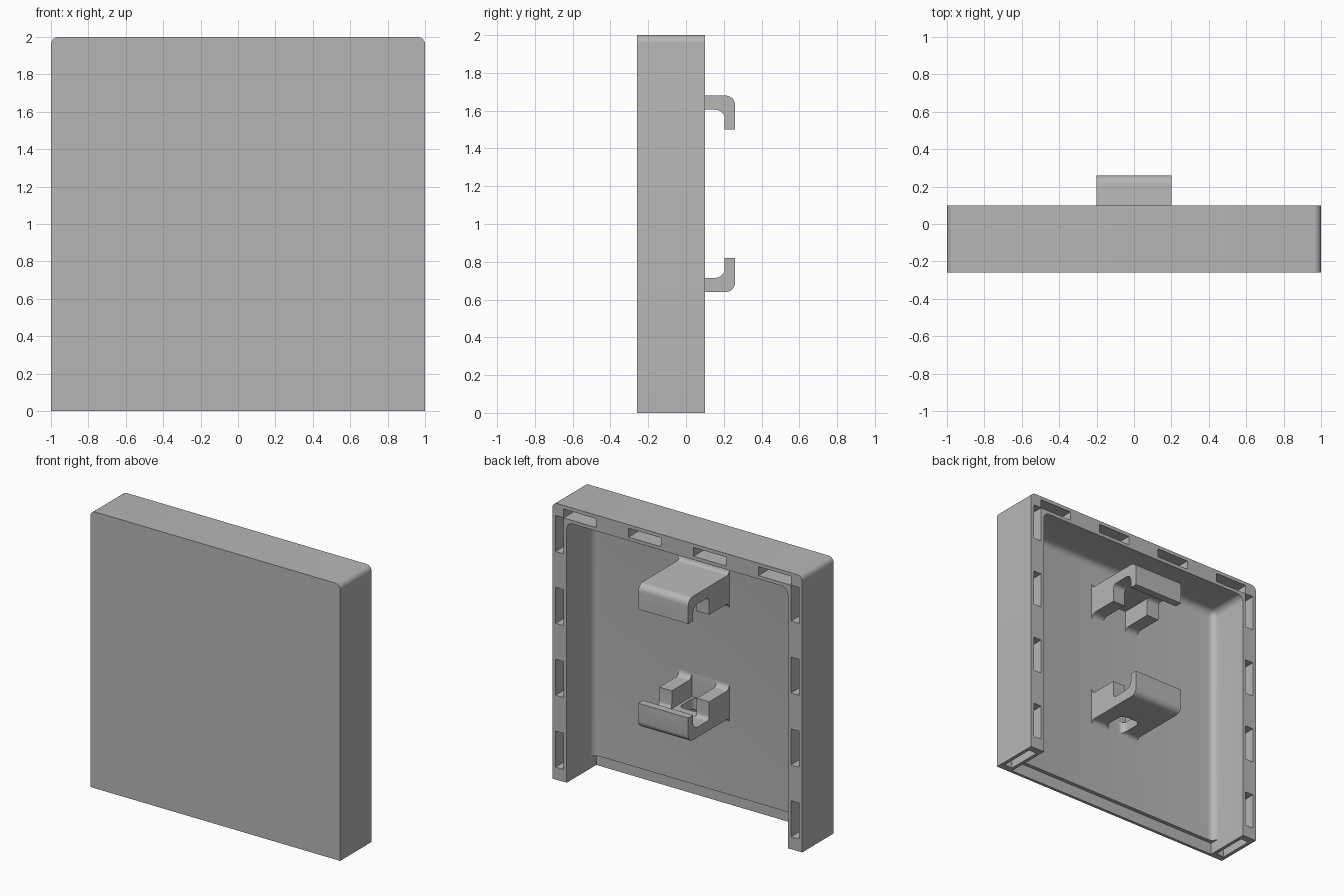
import bpy, bmesh, math
from mathutils import Vector

if "Cube" in bpy.data.objects:
    bpy.data.objects.remove(bpy.data.objects["Cube"], do_unlink=True)

grey = bpy.data.materials.new("plain grey")
grey.use_nodes = True
grey.diffuse_color = (0.47, 0.47, 0.47, 1)
grey.node_tree.nodes["Principled BSDF"].inputs["Base Color"].default_value = (0.47, 0.47, 0.47, 1)


def finish(name, bm):
    bmesh.ops.recalc_face_normals(bm, faces=bm.faces)
    mesh = bpy.data.meshes.new(name)
    bm.to_mesh(mesh)
    bm.free()
    mesh.materials.append(grey)
    ob = bpy.data.objects.new(name, mesh)
    bpy.context.collection.objects.link(ob)
    return ob


def box(name, x, y, z, radius=0, edge_rule=None):
    """Box from ranges, with optional rounding of chosen edges."""
    bm = bmesh.new()
    bmesh.ops.create_cube(bm, size=1)
    for v in bm.verts:
        v.co = Vector([(r[0] + r[1]) / 2 + c * (r[1] - r[0]) for r, c in zip((x, y, z), v.co)])
    if radius:
        edges = [e for e in bm.edges if edge_rule is None or edge_rule(e)]
        bmesh.ops.bevel(bm, geom=edges, offset=radius, segments=6, profile=0.5, affect='EDGES')
    return finish(name, bm)


def cut(ob, cutter):
    cutter.hide_render = True
    bpy.context.view_layer.objects.active = ob
    mod = ob.modifiers.new("cut", 'BOOLEAN')
    mod.operation = 'DIFFERENCE'
    mod.solver = 'EXACT'
    mod.object = cutter
    bpy.ops.object.modifier_apply(modifier=mod.name)
    bpy.data.objects.remove(cutter, do_unlink=True)


def smooth(ob):
    bpy.ops.object.select_all(action='DESELECT')
    ob.select_set(True)
    bpy.context.view_layer.objects.active = ob
    bpy.ops.object.shade_smooth_by_angle(angle=math.radians(30))


FRONT, BACK, INNER, WALL = -0.26, 0.10, -0.21, 0.115

# Tray: rounded top corners, hollow from the back, open at the bottom
body = box("tray_body", (-1, 1), (FRONT, BACK), (0, 2), 0.04,
           lambda e: all(v.co.z > 1.9 for v in e.verts) and abs(e.verts[0].co.y - e.verts[1].co.y) > 0.1)
cut(body, box("cavity", (WALL - 1, 1 - WALL), (INNER, 0.4), (-0.3, 2 - WALL), 0.05))
cut(body, box("bottom_step", (WALL - 1, 1 - WALL), (-0.238, 0.4), (-0.3, 0.085)))

# Pockets spaced along the rim, and a slot in each wall end
LOW, HIGH, HALF = 0.91, 0.974, 0.13
for off in (-0.78, -0.26, 0.26, 0.78):
    depth = (BACK - 0.13, 0.2)
    cut(body, box("top_pocket", (off - HALF, off + HALF), depth, (1 + LOW, 1 + HIGH)))
    for s in (-1, 1):
        cut(body, box("side_pocket", sorted((s * LOW, s * HIGH)), depth, (1 + off - HALF, 1 + off + HALF)))
for s in (-1, 1):
    cut(body, box("end_slot", sorted((s * LOW, s * HIGH)), (-0.21, 0.05), (-0.1, 0.07)))
smooth(body)


def arc(cy, cz, r, a0, a1, n=6):
    """Points on an arc, angles in degrees."""
    angles = [math.radians(a0 + (a1 - a0) * i / n) for i in range(n + 1)]
    return [(cy + r * math.cos(a), cz + r * math.sin(a)) for a in angles]


def hook(name, flip):
    """Hook with a lip and two legs; flip turns it upside down."""
    def zr(a, b):
        return sorted((2.32 - a, 2.32 - b)) if flip else (a, b)
    root = INNER - 0.01
    top, under, lip, leg = 1.68, 1.605, 1.50, 1.475
    pts = [(root, top + 0.03), (INNER, top + 0.03)]
    pts += arc(INNER + 0.03, top + 0.03, 0.03, 180, 270)[1:]
    pts += arc(0.21, top - 0.05, 0.05, 90, 0)
    pts += [(0.26, lip), (0.205, lip)]
    pts += arc(0.155, under - 0.05, 0.05, 0, 90)
    pts += arc(0.05, under - 0.03, 0.03, 90, 180)
    pts += [(0.02, leg)]
    pts += arc(INNER + 0.04, leg - 0.04, 0.04, 90, 180)
    pts += [(root, leg - 0.04)]
    bm = bmesh.new()
    face = bm.faces.new([bm.verts.new((-0.2, y, zr(z, z)[0])) for y, z in pts])
    side = bmesh.ops.extrude_face_region(bm, geom=[face])["geom"]
    bmesh.ops.translate(bm, vec=(0.4, 0, 0), verts=[g for g in side if isinstance(g, bmesh.types.BMVert)])
    ob = finish(name, bm)

    # Gap between the legs
    cut(ob, box("leg_gap", (-0.1, 0.1), (INNER + 0.001, 0.06), zr(1.3, under)))
    if flip:
        cut(ob, box("plate_opening", (-0.08, 0.08), (INNER + 0.001, -0.03), zr(1.55, 1.8), 0.04,
                    lambda e: abs(e.verts[0].co.z - e.verts[1].co.z) > 0.1))
    # Round notches in the lip
    for x in (-0.075, 0.075):
        bm = bmesh.new()
        bmesh.ops.create_cone(bm, cap_ends=True, segments=20, radius1=0.03, radius2=0.03, depth=0.2)
        for v in bm.verts:
            v.co = Vector((v.co.x + x, v.co.z + 0.24, zr(1.52, 1.52)[0] + v.co.y))
        cut(ob, finish("lip_notch", bm))
    smooth(ob)


hook("upper_hook", False)
hook("lower_hook", True)
